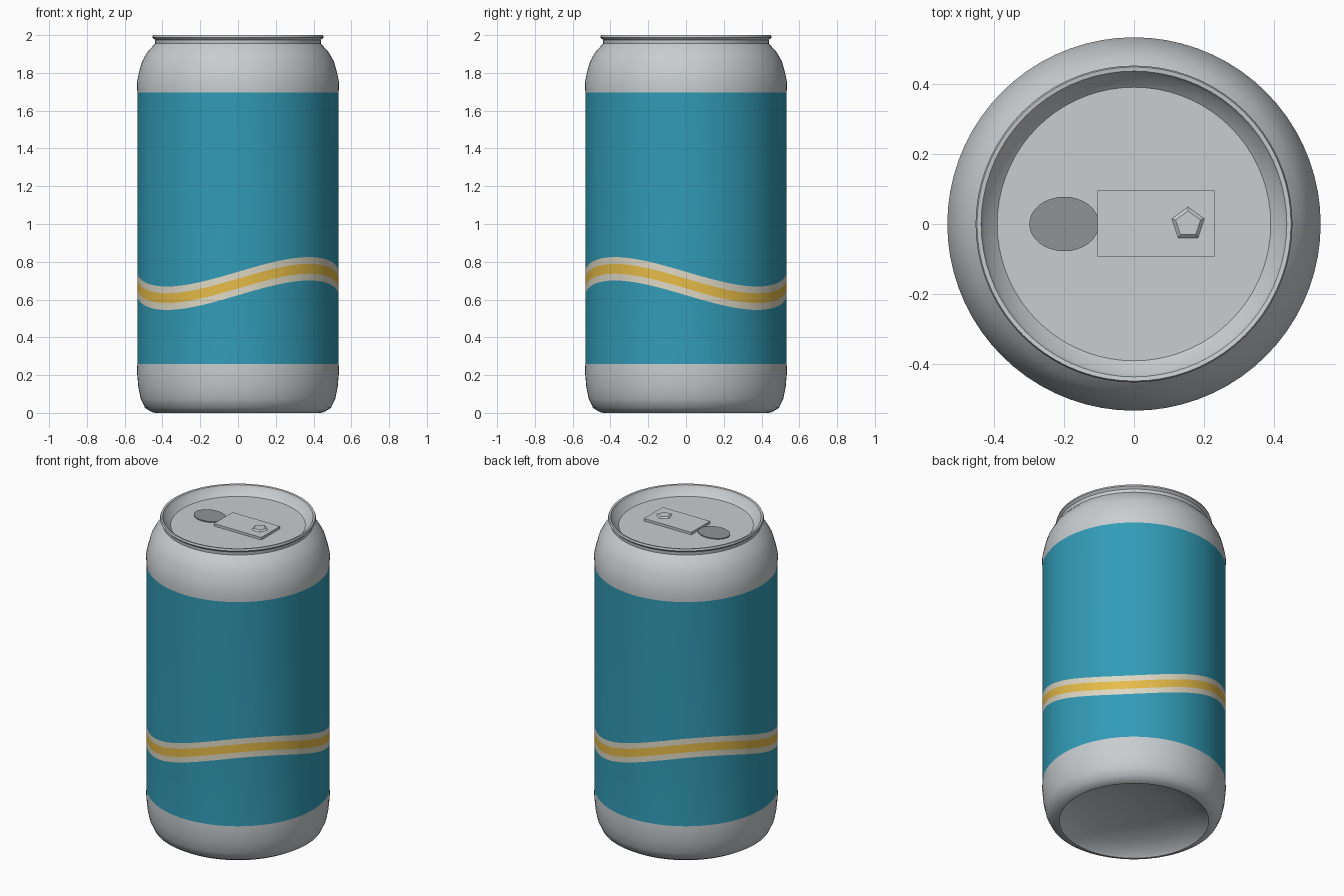
import bpy, bmesh, math

cube = bpy.data.objects.get("Cube")
if cube:
    bpy.data.objects.remove(cube)


def material(name, rgb):
    lin = [((c / 255 + 0.055) / 1.055) ** 2.4 for c in rgb] + [1]
    m = bpy.data.materials.new(name)
    m.use_nodes = True
    m.diffuse_color = lin
    m.node_tree.nodes["Principled BSDF"].inputs["Base Color"].default_value = lin
    return m


silver = material("silver", (200, 205, 208))
teal = material("teal", (50, 156, 183))
cream = material("cream", (222, 216, 196))
yellow = material("yellow", (230, 188, 72))
grey = material("dark_grey", (144, 148, 150))


def finish(bm, name, mats, smooth=None):
    bmesh.ops.recalc_face_normals(bm, faces=bm.faces)
    me = bpy.data.meshes.new(name)
    bm.to_mesh(me)
    bm.free()
    ob = bpy.data.objects.new(name, me)
    bpy.context.collection.objects.link(ob)
    for m in mats:
        me.materials.append(m)
    if smooth:
        bpy.ops.object.select_all(action="DESELECT")
        ob.select_set(True)
        bpy.context.view_layer.objects.active = ob
        bpy.ops.object.shade_smooth_by_angle(angle=math.radians(smooth))
    return ob


def lathe(name, rows, mats, segments=72):
    """Rows are (radius, height, wave amplitude, material of the strip above)."""
    bm = bmesh.new()
    rings = []
    for r, z, amp, _ in rows:
        if r == 0:
            rings.append([bm.verts.new((0, 0, z))] * segments)
            continue
        ring = []
        for i in range(segments):
            a = math.tau * i / segments
            ring.append(bm.verts.new((r * math.sin(a), -r * math.cos(a),
                                      z + amp * math.sin(2 * a))))
        rings.append(ring)
    for low, high, row in zip(rings, rings[1:], rows):
        for i in range(segments):
            j = (i + 1) % segments
            corners = list(dict.fromkeys((low[i], low[j], high[j], high[i])))
            bm.faces.new(corners).material_index = row[3]
    return finish(bm, name, mats, 35)


# Can body: domed base, painted wall with a wavy stripe, shoulder, rim and lid
R, MID, AMP = 0.533, 0.685, 0.078
base = [(0, 0.1), (0.2, 0.085), (0.34, 0.055), (0.42, 0.015), (0.435, 0),
        (0.455, 0.004), (0.492, 0.026), (0.515, 0.075), (0.528, 0.14), (0.535, 0.22)]
shoulder = [(0.535, 1.75), (0.525, 1.8), (0.508, 1.86), (0.48, 1.91),
            (0.448, 1.945), (0.438, 1.955), (0.44, 1.975), (0.454, 1.988),
            (0.45, 2), (0.438, 1.998), (0.43, 1.98), (0.392, 1.945), (0, 1.945)]
stripe = [(R, MID + off, AMP, mat)
          for off, mat in ((-0.062, 2), (-0.026, 3), (0.026, 2), (0.062, 1))]
rows = [(r, z, 0, 0) for r, z in base]
rows += [(R, 0.258, 0, 1)] + stripe + [(R, 1.697, 0, 0)]
rows += [(r, z, 0, 0) for r, z in shoulder]
lathe("can_body", rows, [silver, teal, cream, yellow])


def disc(name, centre, radii, height, sides, top, mat):
    bm = bmesh.new()
    bmesh.ops.create_cone(bm, cap_ends=True, segments=sides,
                          radius1=1, radius2=top, depth=height)
    bmesh.ops.scale(bm, vec=(*radii, 1), verts=bm.verts)
    bmesh.ops.translate(bm, vec=centre, verts=bm.verts)
    return finish(bm, name, [mat])


# Mouth opening, pull tab and rivet
disc("mouth_opening", (-0.2, 0, 1.947), (0.1, 0.078), 0.008, 32, 1, grey)
bm = bmesh.new()
bmesh.ops.create_cube(bm, size=1)
bmesh.ops.scale(bm, vec=(0.336, 0.19, 0.016), verts=bm.verts)
bmesh.ops.translate(bm, vec=(0.063, 0.001, 1.953), verts=bm.verts)
finish(bm, "pull_tab", [silver])
disc("tab_rivet", (0.155, 0, 1.965), (0.05, 0.05), 0.01, 5, 0.75, silver)
